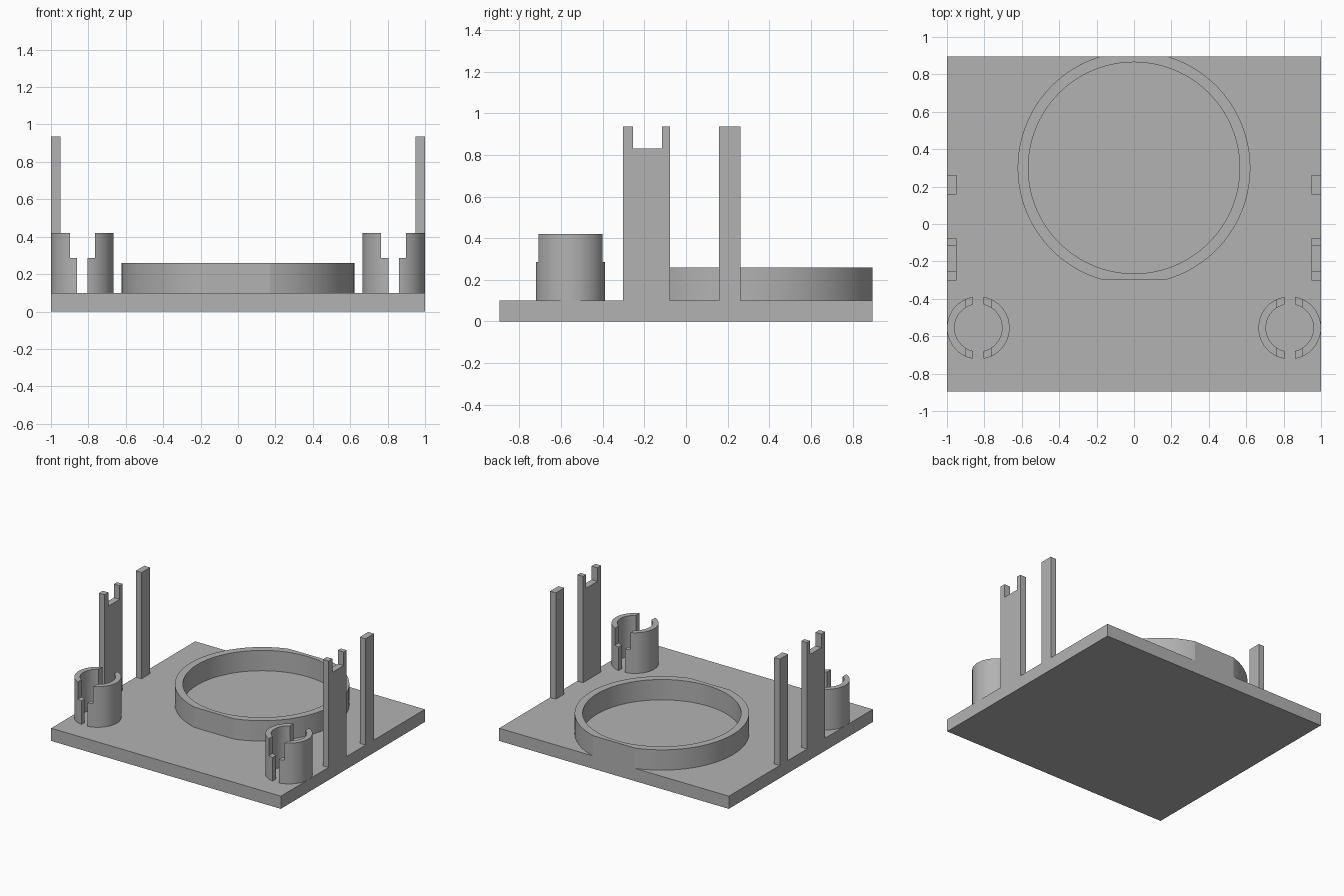
import bpy, bmesh, math

if "Cube" in bpy.data.objects:
    bpy.data.objects.remove(bpy.data.objects["Cube"])

grey = bpy.data.materials.new("plain grey")
grey.use_nodes = True
COLOUR = (0.45, 0.45, 0.45, 1)
grey.diffuse_color = COLOUR
grey.node_tree.nodes["Principled BSDF"].inputs["Base Color"].default_value = COLOUR

PLATE_TOP = 0.1


def finish(name, bm):
    bmesh.ops.recalc_face_normals(bm, faces=bm.faces)
    mesh = bpy.data.meshes.new(name)
    bm.to_mesh(mesh)
    bm.free()
    mesh.materials.append(grey)
    obj = bpy.data.objects.new(name, mesh)
    bpy.context.collection.objects.link(obj)
    return obj


def box(name, x, y, z):
    """Box from (low, high) ranges."""
    bm = bmesh.new()
    bmesh.ops.create_cube(bm, size=1)
    for v in bm.verts:
        v.co = [r[0] if c < 0 else r[1] for c, r in zip(v.co, (x, y, z))]
    return finish(name, bm)


def tube(name, centre, outer, inner, z, segments):
    """Upright tube with flat rims."""
    bm = bmesh.new()
    loops = []
    for radius, height in ((outer, z[0]), (outer, z[1]), (inner, z[1]), (inner, z[0])):
        angles = [2 * math.pi * i / segments for i in range(segments)]
        loops.append([bm.verts.new((centre[0] + radius * math.cos(a),
                                    centre[1] + radius * math.sin(a), height)) for a in angles])
    for k in range(4):
        a, b = loops[k], loops[(k + 1) % 4]
        for i in range(segments):
            j = (i + 1) % segments
            bm.faces.new((a[i], a[j], b[j], b[i]))
    return finish(name, bm)


def cut(obj, cutter, operation):
    """Apply a boolean and remove the cutter."""
    mod = obj.modifiers.new("cut", "BOOLEAN")
    mod.object, mod.operation, mod.solver = cutter, operation, "EXACT"
    bpy.context.view_layer.objects.active = obj
    bpy.ops.object.modifier_apply(modifier=mod.name)
    bpy.data.objects.remove(cutter)


def smooth(obj):
    bpy.ops.object.select_all(action="DESELECT")
    obj.select_set(True)
    bpy.context.view_layer.objects.active = obj
    bpy.ops.object.shade_smooth_by_angle(angle=math.radians(15))


# Base plate
box("base_plate", (-1, 1), (-0.895, 0.895), (0, PLATE_TOP))

# Large round rim, trimmed flat at front and back
rim = tube("round_rim", (0, 0.3), 0.622, 0.565, (PLATE_TOP, 0.26), 128)
cut(rim, box("rim_trim", (-1, 1), (-0.298, 0.895), (0, 1)), "INTERSECT")
smooth(rim)

for side, s in (("left", 1), ("right", -1)):
    # Split socket: narrow slot all the way down, wider slot near the top
    cx, cy = s * 0.8325, -0.555
    socket = tube(side + "_socket", (cx, cy), 0.1675, 0.127, (PLATE_TOP, 0.42), 64)
    for half, bottom in ((0.027, 0), (0.067, 0.285)):
        cut(socket, box("slot", (cx - half, cx + half), (cy - 0.3, cy + 0.3), (bottom, 1)),
            "DIFFERENCE")
    smooth(socket)

    # Plain rear post
    x = sorted((s * 0.95, s))
    box(side + "_rear_post", x, (0.158, 0.262), (PLATE_TOP, 0.937))

    # Forked front post
    outline = [(-0.302, PLATE_TOP), (-0.077, PLATE_TOP), (-0.077, 0.937), (-0.115, 0.937),
               (-0.115, 0.83), (-0.254, 0.83), (-0.254, 0.937), (-0.302, 0.937)]
    bm = bmesh.new()
    face = bm.faces.new([bm.verts.new((x[0], y, z)) for y, z in outline])
    grown = bmesh.ops.extrude_face_region(bm, geom=[face])["geom"]
    for v in grown:
        if isinstance(v, bmesh.types.BMVert):
            v.co.x = x[1]
    finish(side + "_forked_post", bm)
